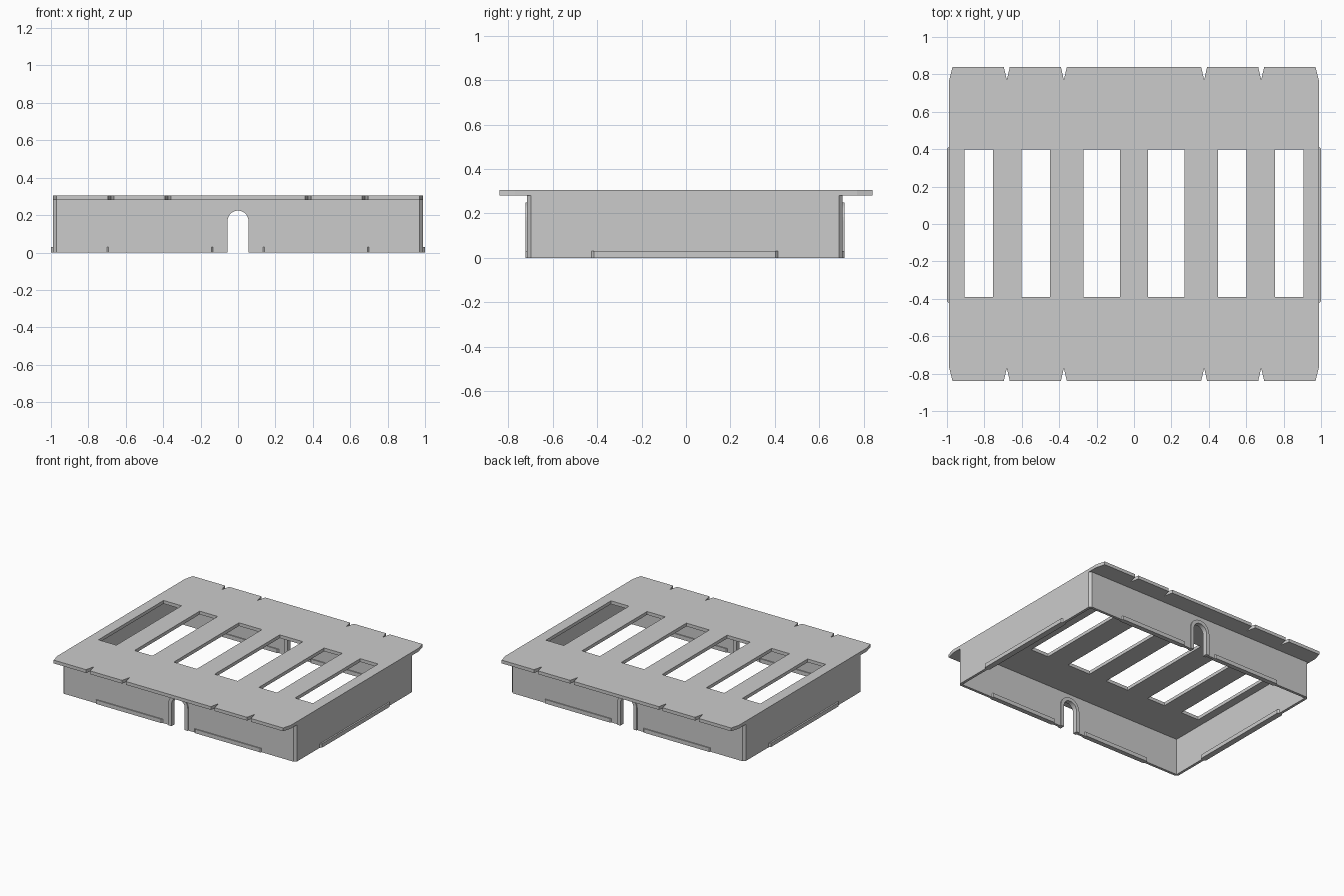
import bpy, bmesh, math
from mathutils import Matrix

if "Cube" in bpy.data.objects:
    bpy.data.objects.remove(bpy.data.objects["Cube"])

CY = -0.005            # walls sit slightly off centre in y
WX, WY, T = 0.988, 0.71, 0.02


def slab(name, loops, lo, hi, upright=False):
    """Extrude a flat outline (extra loops are holes); upright: outline in xz, depth along y."""
    cu = bpy.data.curves.new(name, 'CURVE')
    cu.dimensions = '2D'
    cu.fill_mode = 'BOTH'
    cu.extrude = (hi - lo) / 2
    for pts in loops:
        sp = cu.splines.new('POLY')
        sp.points.add(len(pts) - 1)
        for p, (a, b) in zip(sp.points, pts):
            p.co = (a, b, 0, 1)
        sp.use_cyclic_u = True
    tmp = bpy.data.objects.new(name + "_curve", cu)
    bpy.context.collection.objects.link(tmp)
    bpy.context.view_layer.update()
    me = bpy.data.meshes.new_from_object(tmp.evaluated_get(bpy.context.evaluated_depsgraph_get()))
    bpy.data.objects.remove(tmp)
    bm = bmesh.new()
    bm.from_mesh(me)
    mid = (lo + hi) / 2
    if upright:
        bm.transform(Matrix.Translation((0, mid, 0)) @ Matrix.Rotation(math.pi / 2, 4, 'X'))
    else:
        bm.transform(Matrix.Translation((0, 0, mid)))
    bmesh.ops.remove_doubles(bm, verts=bm.verts, dist=1e-5)
    bmesh.ops.recalc_face_normals(bm, faces=bm.faces)
    for f in bm.faces:
        f.smooth = False
    bm.to_mesh(me)
    bm.free()
    me.name = name
    ob = bpy.data.objects.new(name, me)
    bpy.context.collection.objects.link(ob)
    return ob


def rect(x0, x1, y0, y1):
    return [(x0, y0), (x1, y0), (x1, y1), (x0, y1)]


def arch(r, zc, bottom, n=16):
    arc = [(r * math.cos(math.pi * i / n), zc + r * math.sin(math.pi * i / n)) for i in range(n + 1)]
    return [(r, bottom)] + arc + [(-r, bottom)]


# Top plate: tapered corners, V notches in both long edges, six slots
edge = [(-0.988, 0.77), (-0.97, 0.84)]
for nx in (-0.68, -0.375, 0.375, 0.68):
    edge += [(nx - 0.016, 0.84), (nx, 0.77), (nx + 0.016, 0.84)]
edge += [(0.97, 0.84), (0.988, 0.77)]
outline = edge + [(x, -y) for x, y in reversed(edge)]
slots = [rect(s * a, s * b, -0.39, 0.397) for s in (-1, 1)
         for a, b in ((0.075, 0.27), (0.45, 0.602), (0.755, 0.907))]
slab("top_plate", [outline] + slots, 0.28, 0.305)

# Wall ring with chamfered corners
c = 0.017
quad = [(WX, WY - c), (WX - c, WY)]
ring = (quad + [(-x, y) for x, y in reversed(quad)]
        + [(-x, -y) for x, y in quad] + [(x, -y) for x, y in reversed(quad)])
ring = [(x, y + CY) for x, y in ring]
walls = slab("walls", [ring, rect(-WX + T, WX - T, CY - WY + T, CY + WY - T)], 0, 0.28)

# Arched openings through the front and back walls
cutter = slab("arch_cutter", [arch(0.065, 0.168, -0.1)], -1, 1, True)
cutter.hide_render = True
mod = walls.modifiers.new("arches", 'BOOLEAN')
mod.operation = 'DIFFERENCE'
mod.object = cutter
mod.solver = 'EXACT'
bpy.context.view_layer.objects.active = walls
bpy.ops.object.modifier_apply(modifier=mod.name)
bpy.data.objects.remove(cutter)

# Arch surrounds, standing proud on both wall sides
surround = arch(0.082, 0.168, 0) + arch(0.056, 0.168, 0)[::-1]
for side, s in (("front", -1), ("back", 1)):
    y = CY + s * (WY - T / 2)
    slab(side + "_arch_surround", [surround], y - 0.018, y + 0.018, True)


# Foot strips with bevelled ends along the bottom of each wall
def strip(a, b, mid, h):
    return [(a, mid), (a + h, mid - h), (b - h, mid - h), (b, mid), (b - h, mid + h), (a + h, mid + h)]


for side, s in (("front", -1), ("back", 1)):
    for part, a, b in (("left", -0.71, -0.125), ("right", 0.125, 0.71)):
        slab(f"{side}_{part}_foot_strip", [strip(a, b, CY + s * (WY - T / 2), 0.018)], 0, 0.03)
for side, s in (("left", -1), ("right", 1)):
    pts = strip(-0.435, 0.425, s * (WX - T / 2), 0.022)
    slab(side + "_foot_strip", [[(x, y) for y, x in pts]], 0, 0.03)
